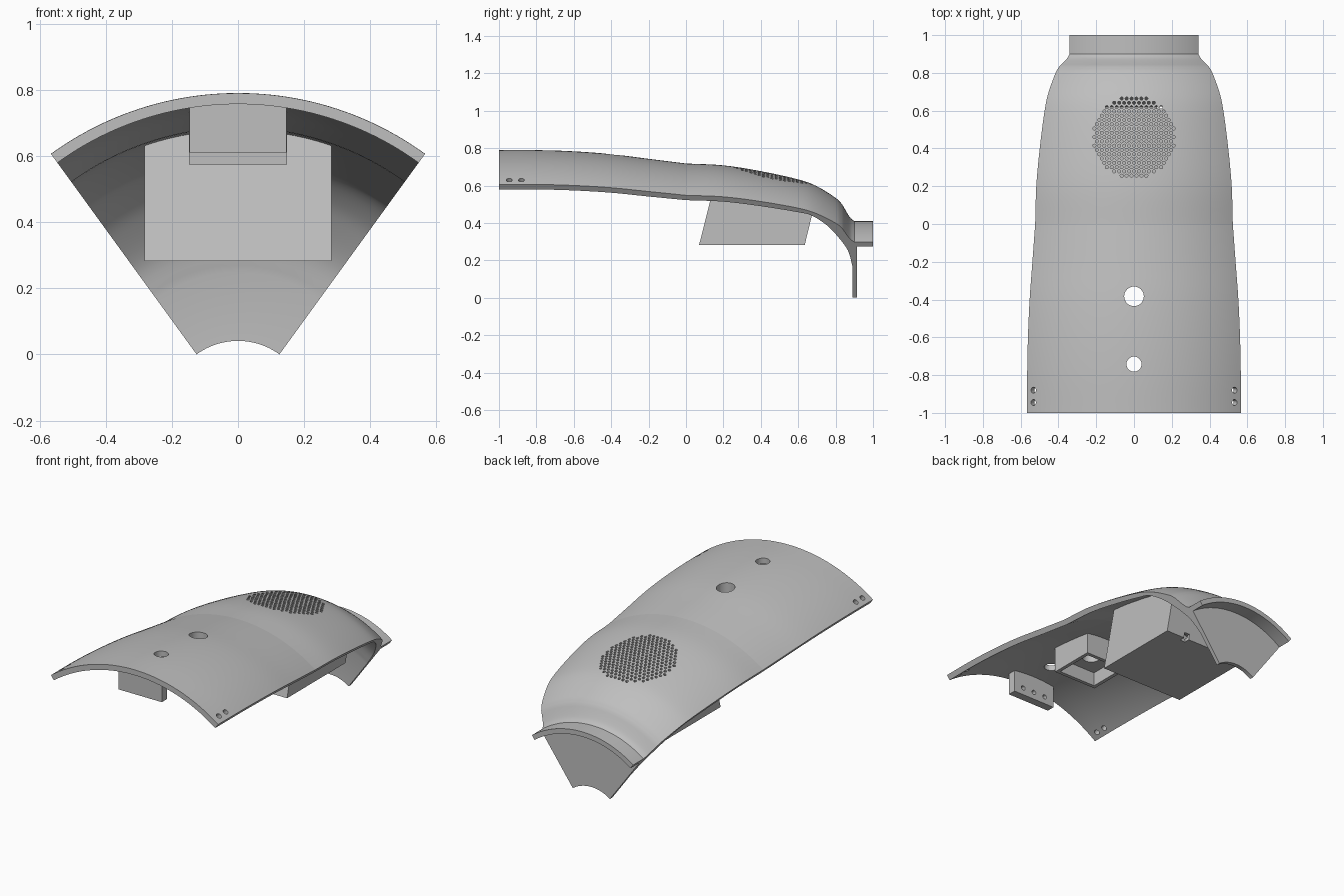
import bpy, bmesh, math
from mathutils import Matrix, Vector

cube = bpy.data.objects.get("Cube")
if cube:
    bpy.data.objects.remove(cube, do_unlink=True)

AXIS = -0.172                 # height of the revolve axis
HALF = math.radians(36)       # half the sector angle

grey = bpy.data.materials.new("light_grey")
grey.use_nodes = True
grey.diffuse_color = (0.52, 0.52, 0.52, 1)
bsdf = next(n for n in grey.node_tree.nodes if n.type == 'BSDF_PRINCIPLED')
bsdf.inputs["Base Color"].default_value = grey.diffuse_color


def make(name, bm):
    bmesh.ops.recalc_face_normals(bm, faces=bm.faces)
    me = bpy.data.meshes.new(name)
    bm.to_mesh(me)
    bm.free()
    me.materials.append(grey)
    ob = bpy.data.objects.new(name, me)
    bpy.context.collection.objects.link(ob)
    return ob


def spline(pts, n=5):
    """Smooth curve through a few (y, r) points."""
    p = [Vector(q) for q in pts]
    p = [2 * p[0] - p[1]] + p + [2 * p[-1] - p[-2]]
    out = []
    for i in range(1, len(p) - 2):
        a, b, c, d = p[i - 1:i + 3]
        for k in range(n):
            t = k / n
            out.append(0.5 * (2 * b + (c - a) * t + (2 * a - 5 * b + 4 * c - d) * t * t
                              + (3 * b - a - 3 * c + d) * t ** 3))
    return out + [p[-2]]


def sector(name, profile, steps=48):
    """Closed (y, r) profile swept round the long axis."""
    bm = bmesh.new()
    rings = []
    for i in range(steps + 1):
        a = HALF * (2 * i / steps - 1)
        rings.append([bm.verts.new((r * math.sin(a), y, AXIS + r * math.cos(a)))
                      for y, r in profile])
    n = len(profile)
    for s, t in zip(rings, rings[1:]):
        for j in range(n):
            k = (j + 1) % n
            bm.faces.new((s[j], s[k], t[k], t[j]))
    bm.faces.new(rings[0])
    bm.faces.new(rings[-1])
    return make(name, bm)


def prism(name, half_width, side):
    """Side outline (y, z) extruded across x."""
    bm = bmesh.new()
    face = bm.faces.new([bm.verts.new((-half_width, y, z)) for y, z in side])
    new = bmesh.ops.extrude_face_region(bm, geom=[face])["geom"]
    bmesh.ops.translate(bm, vec=(2 * half_width, 0, 0),
                        verts=[v for v in new if isinstance(v, bmesh.types.BMVert)])
    return make(name, bm)


def block(name, half_width, y0, y1, z0, z1):
    return prism(name, half_width, [(y0, z0), (y1, z0), (y1, z1), (y0, z1)])


def drills(name, holes):
    """Cylinders given as (centre, direction, radius, length, sides)."""
    bm = bmesh.new()
    for c, d, r, length, sides in holes:
        m = Matrix.Translation(c) @ Vector(d).to_track_quat('Z', 'Y').to_matrix().to_4x4()
        bmesh.ops.create_cone(bm, cap_ends=True, segments=sides, radius1=r, radius2=r,
                              depth=length, matrix=m)
    return make(name, bm)


def boolean(ob, tool, operation='DIFFERENCE', keep=False):
    m = ob.modifiers.new("cut", 'BOOLEAN')
    m.operation, m.object, m.solver = operation, tool, 'EXACT'
    bpy.context.view_layer.objects.active = ob
    bpy.ops.object.modifier_apply(modifier=m.name)
    if not keep:
        bpy.data.objects.remove(tool, do_unlink=True)


# Shell profile: front half, rear half, collar, end plate and inside
front = [(-1, .962), (-.8, .962), (-.6, .955), (-.4, .94), (-.2, .915), (0, .89)]
rear = [(0, .89), (.2, .88), (.4, .849), (.6, .805), (.7, .768), (.8, .706), (.835, .672)]
shoulder = [(.835, .672), (.86, .628), (.88, .598), (.9, .582)]
inner_rear = [(0, .858), (.2, .848), (.4, .818), (.6, .778), (.67, .757), (.74, .704),
              (.795, .641), (.864, .529), (.89, .42)]
outer = spline(front)[:-1] + spline(rear)[:-1] + spline(shoulder, 3)
inner = spline([(y, r - .033) for y, r in front[:-1]] + [(0, .858)])[:-1] + spline(inner_rear)
collar = [(1, .582), (1, .552), (.915, .552), (.915, .213), (.89, .213)]
shell = sector("shell", outer + collar + inner[::-1])

# Solid that fills the inside, used to trim the inner fittings to the shell
core = sector("core", [(y, r + .01) for y, r in inner] + [(.89, .05), (-1, .05)])
core.hide_render = True

# Round holes, side screw holes and the speaker grille
DOWN = (0, 0, 1)
holes = [((0, -.383, .75), DOWN, .052, .5, 32), ((0, -.742, .75), DOWN, .04, .5, 32)]
for s in (-1, 1):
    for y in (-.88, -.945):
        a = s * math.radians(33.6)
        d = Vector((math.sin(a), 0, math.cos(a)))
        holes.append((d * .945 + Vector((0, y, AXIS)), d, .016, .15, 16))
pitch = .0262
row = pitch * math.sqrt(3) / 2
for j in range(-9, 10):
    for i in range(-9, 10):
        x, y = (i + (j % 2) / 2) * pitch, j * row
        if math.hypot(x, y) < .221:
            holes.append(((x, .46 + y, .68), DOWN, .0083, .3, 8))
boolean(shell, drills("hole_cutter", holes))

# Leaning speaker box, hollow under the grille, with a small cable notch
box = prism("speaker_box", .283, [(.07, .283), (.635, .283), (.76, .8), (.2, .8)])
boolean(box, core, 'INTERSECT', keep=True)
boolean(box, prism("cavity", .263, [(.096, .303), (.62, .303), (.74, .8), (.216, .8)]))
notch = block("notch", .018, .6, .68, .27, .315)
notch.location.x = .14
bpy.context.view_layer.update()
boolean(box, notch)

# Open switch holder below the larger round hole
holder = block("switch_holder", .148, -.53, -.24, .575, .9)
boolean(holder, core, 'INTERSECT', keep=True)
boolean(holder, block("pocket", .126, -.508, -.262, .5, .66))
boolean(holder, drills("bore", [((0, -.383, .75), DOWN, .052, .5, 32)]))

# Front bracket with three blind holes in its rear face
bracket = block("front_bracket", .146, -.945, -.895, .61, .9)
boolean(bracket, core, 'INTERSECT', keep=True)
boolean(bracket, drills("blind", [((x, -.895, .655), (0, 1, 0), .014, .06, 16)
                                  for x in (-.08, 0, .08)]))
bpy.data.objects.remove(core, do_unlink=True)

# Crease across the middle of the shell, then smooth shading
bm = bmesh.new()
bm.from_mesh(shell.data)
for e in bm.edges:
    if all(abs(v.co.y) < 1e-4 for v in e.verts):
        e.smooth = False
bm.to_mesh(shell.data)
bm.free()
bpy.ops.object.select_all(action='DESELECT')
for ob in (shell, box, holder, bracket):
    ob.select_set(True)
bpy.context.view_layer.objects.active = shell
bpy.ops.object.shade_smooth_by_angle(angle=math.radians(28))
